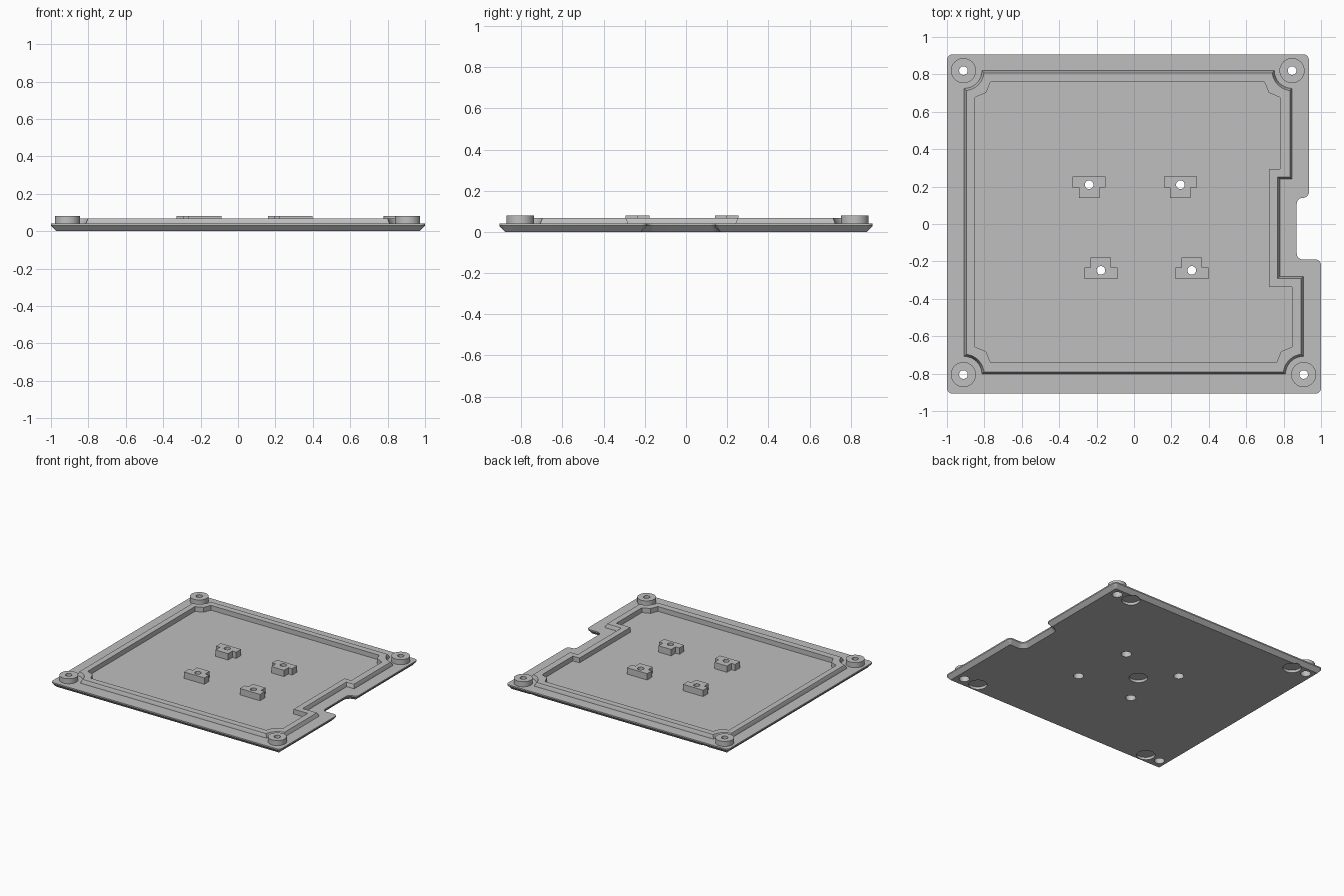
import bpy, bmesh, math
from mathutils import Vector, Matrix

if "Cube" in bpy.data.objects:
    bpy.data.objects.remove(bpy.data.objects["Cube"])

grey = bpy.data.materials.new("plain grey")
grey.use_nodes = True
grey.diffuse_color = (0.52, 0.52, 0.52, 1)
grey.node_tree.nodes["Principled BSDF"].inputs["Base Color"].default_value = grey.diffuse_color

TOP, FLOOR, RIM, PEAK = 0.04, 0.03, 0.068, 0.08


def outline(corners, steps=8):
    """Square-cornered path: positive radius rounds a corner, negative scoops it."""
    pts = []
    for i, (x, y, r) in enumerate(corners):
        p = Vector((x, y))
        a = (Vector(corners[i - 1][:2]) - p).normalized()
        b = (Vector(corners[(i + 1) % len(corners)][:2]) - p).normalized()
        if r == 0:
            pts.append(p)
            continue
        for k in range(steps + 1):
            t = math.pi / 2 * k / steps
            c, s = math.cos(t), math.sin(t)
            if r > 0:
                pts.append(p + r * (a + b) - r * (b * c + a * s))
            else:
                pts.append(p - r * (a * c + b * s))
    return pts


def add_prism(bm, pts, z0, z1):
    base = bm.faces.new([bm.verts.new((p.x, p.y, z0)) for p in pts])
    new = bmesh.ops.extrude_face_region(bm, geom=[base], use_keep_orig=True)["geom"]
    top = next(g for g in new if isinstance(g, bmesh.types.BMFace))
    bmesh.ops.translate(bm, verts=top.verts, vec=(0, 0, z1 - z0))
    bmesh.ops.recalc_face_normals(bm, faces=bm.faces)
    return base, top


def slope_in(bm, face, inset, dz):
    bmesh.ops.inset_region(bm, faces=[face], thickness=inset, use_even_offset=True)
    bmesh.ops.translate(bm, verts=face.verts, vec=(0, 0, dz))


def add_cylinders(bm, centres, radius, z0, z1):
    for x, y in centres:
        bmesh.ops.create_cone(bm, cap_ends=True, segments=32, radius1=radius, radius2=radius,
                              depth=z1 - z0, matrix=Matrix.Translation((x, y, (z0 + z1) / 2)))


def finish(bm, name):
    mesh = bpy.data.meshes.new(name)
    bm.to_mesh(mesh)
    bm.free()
    mesh.materials.append(grey)
    obj = bpy.data.objects.new(name, mesh)
    bpy.context.collection.objects.link(obj)
    return obj


def combine(obj, other, operation):
    mod = obj.modifiers.new(operation, "BOOLEAN")
    mod.operation, mod.object, mod.solver = operation, other, "EXACT"
    bpy.context.view_layer.objects.active = obj
    bpy.ops.object.modifier_apply(modifier=mod.name)


# Base plate with chamfered underside and side notch
bm = bmesh.new()
plate = outline([(-1, -.907, .03), (1, -.907, .03), (1, -.19, .03), (.87, -.19, .033),
                 (.87, .14, .033), (.935, .14, .03), (.935, .907, .03), (-1, .907, .03)])
bottom, _ = add_prism(bm, plate, 0.03, TOP)
slope_in(bm, bottom, 0.028, -0.03)
base_plate = finish(bm, "base_plate")

# Raised locating rim with sloped outer side, scooped around the bosses
bm = bmesh.new()
rim = outline([(-.908, -.803, -.095), (.905, -.803, -.095), (.905, -.28, 0), (.78, -.28, 0),
               (.78, .24, 0), (.845, .24, 0), (.845, .82, -.095), (-.908, .82, -.095)])
_, top = add_prism(bm, rim, 0.034, TOP)
slope_in(bm, top, 0.012, RIM - TOP)
rim_solid = finish(bm, "rim_solid")

# Pocket inside the rim
bm = bmesh.new()
pocket = outline([(-.85, -.74, -.083), (.845, -.74, -.083), (.845, -.338, 0), (.722, -.338, 0),
                  (.722, .295, 0), (.78, .295, 0), (.78, .76, -.083), (-.85, .76, -.083)], 2)
add_prism(bm, pocket, FLOOR, 0.2)
pocket_cutter = finish(bm, "pocket_cutter")

combine(base_plate, rim_solid, "UNION")
combine(base_plate, pocket_cutter, "DIFFERENCE")

# Corner bosses
bosses = [(-.912, -.805), (.907, -.805), (.845, .82), (-.912, .82)]
bm = bmesh.new()
add_cylinders(bm, bosses, 0.067, TOP, PEAK)
corner_bosses = finish(bm, "corner_bosses")

# T-shaped mounting blocks, the front pair facing the back pair
mounts = [(-.24, .21, 1), (.248, .21, 1), (-.177, -.248, -1), (.309, -.248, -1)]
tee = [(-.088, .045), (-.088, -.015), (-.055, -.015), (-.055, -.07),
       (.055, -.07), (.055, -.015), (.088, -.015), (.088, .045)]
bm = bmesh.new()
for x, y, s in mounts:
    add_prism(bm, [Vector((x + s * u, y + s * v)) for u, v in tee], FLOOR, PEAK)
mounting_blocks = finish(bm, "mounting_blocks")

# Screw holes, wide bores from below and round recesses in the underside
screws = bosses + [m[:2] for m in mounts]
recesses = [(x - math.copysign(.127, x), y) for x, y in bosses] + [(-.035, .007)]
cutters = []
for name, centres, radius, z1 in (("screw_cutter", screws, .023, .2),
                                  ("bore_cutter", screws, .037, .055),
                                  ("recess_cutter", recesses, .066, .02)):
    bm = bmesh.new()
    add_cylinders(bm, centres, radius, -.05, z1)
    cutters.append(finish(bm, name))
parts = [base_plate, corner_bosses, mounting_blocks]
for part in parts:
    for cutter in cutters:
        if part is base_plate or cutter is not cutters[2]:
            combine(part, cutter, "DIFFERENCE")

for helper in cutters + [rim_solid, pocket_cutter]:
    bpy.data.objects.remove(helper)

# Smooth the round walls, keep every edge crisp
for part in parts:
    bpy.ops.object.select_all(action="DESELECT")
    part.select_set(True)
    bpy.context.view_layer.objects.active = part
    bpy.ops.object.shade_smooth_by_angle(angle=math.radians(25))
